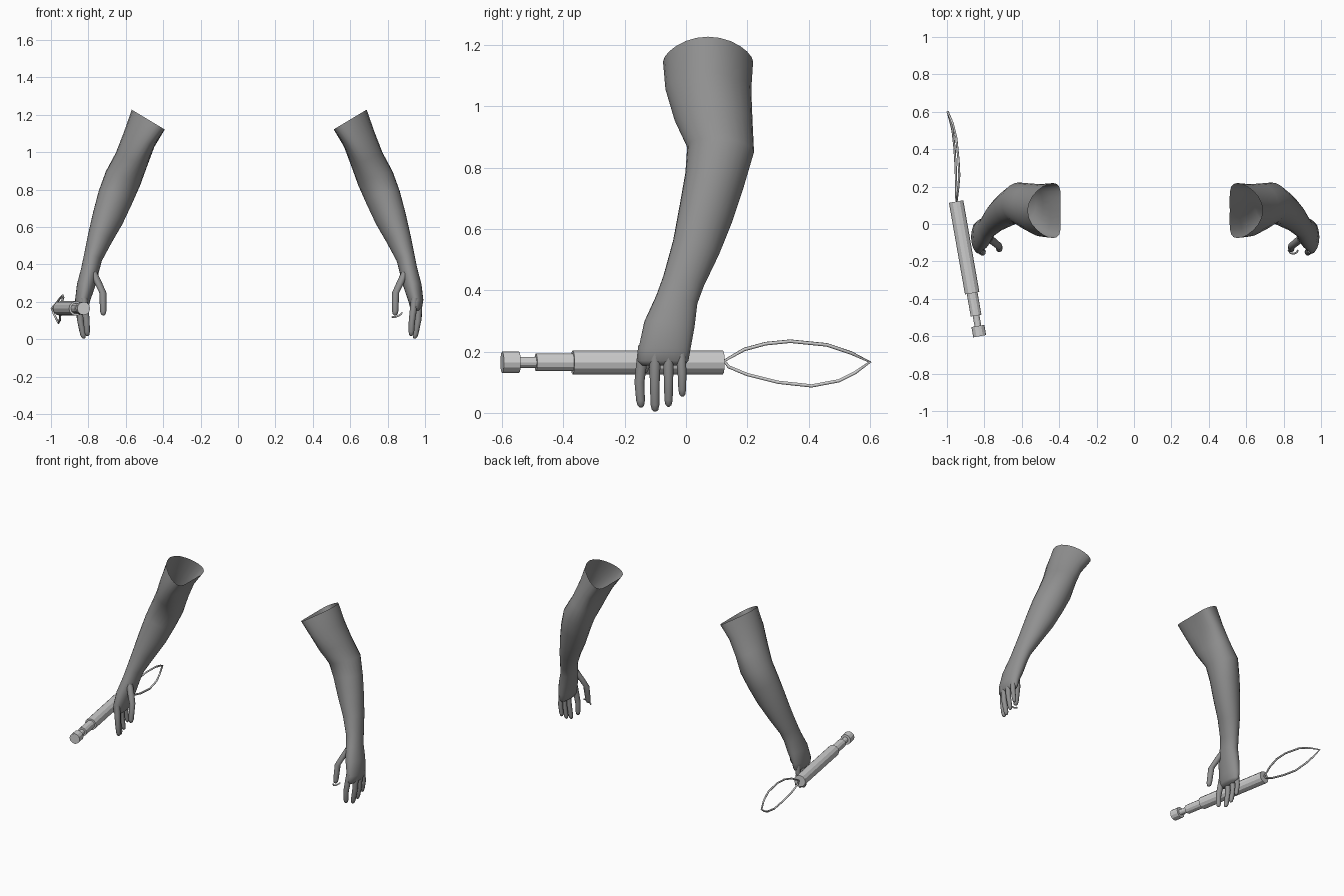
import bpy, bmesh, math
from mathutils import Vector, Matrix

MID = 0.06  # plane between the two arms


def material(name, v):
    m = bpy.data.materials.new(name)
    m.diffuse_color = (v, v, v, 1)
    return m


DARK = material("dark grey", 0.28)
LIGHT = material("light grey", 0.62)


def add_object(name, bm, mat, smooth):
    bmesh.ops.recalc_face_normals(bm, faces=bm.faces)
    me = bpy.data.meshes.new(name)
    bm.to_mesh(me)
    bm.free()
    me.materials.append(mat)
    for p in me.polygons:
        p.use_smooth = smooth
    ob = bpy.data.objects.new(name, me)
    bpy.context.collection.objects.link(ob)
    return ob


def loft(bm, rings, sides):
    """Skin rings (x, y, z, half x, half y, tilt x, tilt y, flatness); the last ring is capped."""
    prev = None
    for cx, cy, cz, hx, hy, sx, sy, flat in rings:
        ring = []
        for i in range(sides):
            a = 2 * math.pi * i / sides
            dx = hx * (math.cos(a) - flat * math.sin(a) ** 2)
            dy = hy * math.sin(a)
            ring.append(bm.verts.new((cx + dx, cy + dy, cz + sx * dx + sy * dy)))
        if prev:
            for i in range(sides):
                j = (i + 1) % sides
                bm.faces.new((prev[i], prev[j], ring[j], ring[i]))
        prev = ring
    bm.faces.new(prev)


# Sleeve-like arm from the open top down to the knuckles
ARM = [
    (0.600, 0.072, 1.175, 0.088, 0.147, 0.60, 0.00, 0.55),
    (0.648, 0.073, 1.070, 0.081, 0.140, 0.50, 0.00, 0.35),
    (0.690, 0.090, 0.960, 0.083, 0.127, 0.45, 0.00, 0.15),
    (0.735, 0.113, 0.860, 0.092, 0.109, 0.40, -0.08, 0.0),
    (0.775, 0.093, 0.760, 0.090, 0.095, 0.35, -0.25, 0.0),
    (0.815, 0.065, 0.650, 0.080, 0.086, 0.35, -0.30, 0.0),
    (0.858, 0.033, 0.540, 0.064, 0.075, 0.30, -0.30, 0.0),
    (0.897, -0.008, 0.430, 0.049, 0.066, 0.20, -0.25, 0.0),
    (0.911, -0.030, 0.370, 0.048, 0.067, 0.15, -0.20, 0.0),
    (0.932, -0.054, 0.290, 0.049, 0.082, 0.10, -0.10, 0.0),
    (0.950, -0.070, 0.210, 0.041, 0.085, 0.00, 0.00, 0.0),
    (0.952, -0.075, 0.170, 0.032, 0.083, 0.00, 0.00, 0.0),
    (0.952, -0.075, 0.155, 0.020, 0.070, 0.00, 0.00, 0.0),
]

# Digits as base, middle and tip points with a radius
DIGITS = [
    ((0.945, -0.138, 0.22), (0.930, -0.152, 0.10), (0.926, -0.147, 0.018), 0.017),
    ((0.968, -0.100, 0.22), (0.963, -0.102, 0.10), (0.945, -0.101, 0.004), 0.017),
    ((0.968, -0.058, 0.22), (0.966, -0.057, 0.11), (0.950, -0.057, 0.020), 0.016),
    ((0.960, -0.018, 0.22), (0.966, -0.013, 0.13), (0.955, -0.012, 0.053), 0.015),
    ((0.895, -0.075, 0.36), (0.843, -0.118, 0.25), (0.840, -0.138, 0.128), 0.019),
]


def digit_rings(base, mid, tip, r):
    base, mid, tip = Vector(base), Vector(mid), Vector(tip)
    end = (tip - mid).normalized()
    pts = [(base, 1.1), (base.lerp(mid, 0.5), 1.1), (mid, 1.0),
           (tip - end * 0.022, 0.88), (tip - end * 0.006, 0.65), (tip, 0.25)]
    return [(*p, r * s, r * s, 0, 0, 0) for p, s in pts]


for side in ("right", "left"):
    for part in ("arm", "fingers"):
        bm = bmesh.new()
        if part == "arm":
            loft(bm, ARM, 24)
        else:
            for d in DIGITS:
                loft(bm, digit_rings(*d), 10)
        if side == "left":
            flip = Matrix.Translation((2 * MID, 0, 0)) @ Matrix.Scale(-1, 4, (1, 0, 0))
            bmesh.ops.transform(bm, matrix=flip, verts=bm.verts)
        add_object(f"{side}_{part}", bm, DARK, True)


# Telescopic baton: stacked cylinders along a slanted horizontal axis
def axis_point(y):
    return Vector((-0.825 - 0.175 * (y + 0.6), y, 0.165))


SECTIONS = [
    ("baton_handle", 0.12, -0.37, 0.039),
    ("baton_middle", -0.37, -0.49, 0.029),
    ("baton_shaft", -0.49, -0.55, 0.018),
    ("baton_tip", -0.545, -0.60, 0.035),
]
for name, y0, y1, r in SECTIONS:
    a, b = axis_point(y0), axis_point(y1)
    bm = bmesh.new()
    rot = (b - a).to_track_quat('Z', 'Y').to_matrix().to_4x4()
    bmesh.ops.create_cone(bm, cap_ends=True, segments=12, radius1=r, radius2=r,
                          depth=(b - a).length,
                          matrix=Matrix.Translation((a + b) / 2) @ rot)
    add_object(name, bm, LIGHT, False)


def cord(name, pts, r, cyclic):
    cu = bpy.data.curves.new(name, 'CURVE')
    cu.dimensions = '3D'
    cu.bevel_depth = r
    cu.bevel_resolution = 1
    cu.use_fill_caps = True
    sp = cu.splines.new('POLY')
    sp.points.add(len(pts) - 1)
    for p, co in zip(sp.points, pts):
        p.co = (*co, 1)
    sp.use_cyclic_u = cyclic
    cu.materials.append(LIGHT)
    ob = bpy.data.objects.new(name, cu)
    bpy.context.collection.objects.link(ob)


# Wrist strap loop behind the handle
cord("wrist_strap", [
    (-0.948, 0.125, 0.170), (-0.940, 0.19, 0.207), (-0.934, 0.26, 0.226),
    (-0.938, 0.34, 0.234), (-0.950, 0.46, 0.222), (-0.970, 0.54, 0.195),
    (-0.996, 0.60, 0.166), (-0.982, 0.55, 0.130), (-0.970, 0.50, 0.105),
    (-0.960, 0.41, 0.088), (-0.953, 0.30, 0.100), (-0.951, 0.20, 0.125),
    (-0.950, 0.14, 0.150)], 0.006, True)

# Small hook at the right thumb tip
cord("thumb_hook", [
    (0.825, -0.140, 0.119), (0.838, -0.156, 0.119), (0.855, -0.159, 0.124),
    (0.870, -0.152, 0.134), (0.877, -0.140, 0.142)], 0.005, False)
